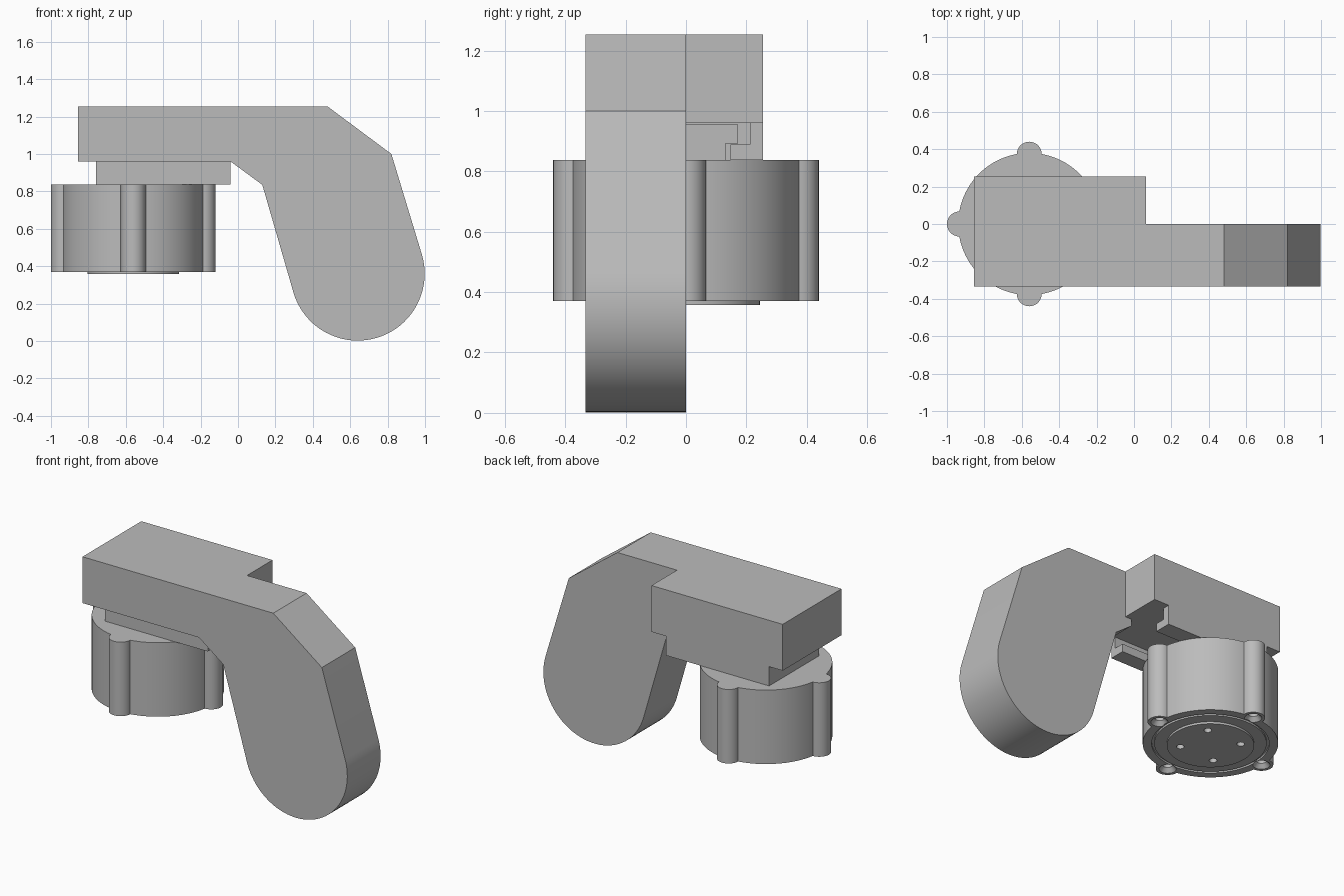
import bpy, bmesh
from math import cos, sin, pi, atan2
from mathutils import Vector

if "Cube" in bpy.data.objects:
    bpy.data.objects.remove(bpy.data.objects["Cube"])

GREY = (0.5, 0.5, 0.5, 1)
grey = bpy.data.materials.new("plain_grey")
grey.diffuse_color = GREY
grey.use_nodes = True
grey.node_tree.nodes["Principled BSDF"].inputs["Base Color"].default_value = GREY


def prism(name, points, offset):
    """Close an outline of 3D points and push it along an offset."""
    bm = bmesh.new()
    face = bm.faces.new([bm.verts.new(p) for p in points])
    new = bmesh.ops.extrude_face_region(bm, geom=[face])["geom"]
    bmesh.ops.translate(bm, vec=Vector(offset),
                        verts=[v for v in new if isinstance(v, bmesh.types.BMVert)])
    return finish(name, bm)


def box(name, x, y, z):
    base = [(x[0], y[0], z[0]), (x[1], y[0], z[0]), (x[1], y[1], z[0]), (x[0], y[1], z[0])]
    return prism(name, base, (0, 0, z[1] - z[0]))


def rod(name, x, y, z0, z1, r0, r1=None, sides=32):
    """Upright cylinder or cone from z0 to z1."""
    bm = bmesh.new()
    bmesh.ops.create_cone(bm, cap_ends=True, segments=sides, radius1=r0,
                          radius2=r0 if r1 is None else r1, depth=z1 - z0)
    bmesh.ops.translate(bm, vec=(x, y, (z0 + z1) / 2), verts=bm.verts)
    return finish(name, bm)


def finish(name, bm):
    bmesh.ops.recalc_face_normals(bm, faces=bm.faces)
    mesh = bpy.data.meshes.new(name)
    bm.to_mesh(mesh)
    bm.free()
    mesh.materials.append(grey)
    obj = bpy.data.objects.new(name, mesh)
    bpy.context.collection.objects.link(obj)
    return obj


def combine(target, others, operation):
    """Add or cut other solids, then discard them."""
    for other in others:
        mod = target.modifiers.new("shape", "BOOLEAN")
        mod.operation, mod.object, mod.solver = operation, other, "EXACT"
        bpy.context.view_layer.objects.active = target
        bpy.ops.object.modifier_apply(modifier=mod.name)
        bpy.data.objects.remove(other)


def smooth(obj):
    bpy.ops.object.select_all(action="DESELECT")
    obj.select_set(True)
    bpy.context.view_layer.objects.active = obj
    bpy.ops.object.shade_smooth_by_angle(angle=0.5)


# Bent handle arm with a rounded grip end
FRONT, BACK, UNDER = -0.333, 0.255, 0.96
grip_x, grip_z, grip_r = 0.64, 0.36, 0.358
tilt = atan2(0.287, 0.958)
outline = [(-0.855, UNDER), (-0.855, 1.253), (0.48, 1.253), (0.82, 1.0)]
for i in range(41):
    a = tilt - pi * i / 40
    outline.append((grip_x + grip_r * cos(a), grip_z + grip_r * sin(a)))
outline += [(0.13, 0.835), (-0.04, UNDER)]
arm = prism("handle_arm", [(x, FRONT, z) for x, z in outline], (0, -FRONT, 0))

# Wide rear block beside the arm
rear_block = box("rear_block", (-0.855, 0.063), (-0.15, BACK), (UNDER, 1.253))

# Mounting plate with a T slot open at one end
plate = box("mounting_plate", (-0.76, -0.04), (-0.245, BACK), (0.838, 1.0))
half = [(0.147, 0.8), (0.147, 0.888), (0.212, 0.888), (0.212, UNDER)]
slot_shape = half + [(-y, z) for y, z in reversed(half)]
slot = prism("slot_cutter", [(-0.68, y, z) for y, z in slot_shape], (0.7, 0, 0))
combine(arm, [rear_block, plate], "UNION")
combine(arm, [slot], "DIFFERENCE")
smooth(arm)

# Round housing with four screw posts
CX, BOTTOM, TOP = -0.56, 0.37, 0.838
housing = rod("round_housing", CX, 0, BOTTOM, TOP, 0.38, sides=96)
posts = [(CX + 0.373 * cos(i * pi / 2), 0.373 * sin(i * pi / 2)) for i in range(4)]
combine(housing, [rod("post", x, y, BOTTOM, TOP, 0.067) for x, y in posts], "UNION")

# Countersunk screw holes under the posts
for x, y in posts:
    combine(housing, [rod("hole", x, y, BOTTOM - 0.02, BOTTOM + 0.15, 0.027),
                      rod("sink", x, y, BOTTOM - 0.01, BOTTOM + 0.025, 0.057, 0.027)],
            "DIFFERENCE")

# Ring groove in the underside
groove = rod("groove", CX, 0, BOTTOM - 0.02, BOTTOM + 0.012, 0.33, sides=96)
combine(groove, [rod("core", CX, 0, BOTTOM - 0.1, TOP, 0.315, sides=96)], "DIFFERENCE")
combine(housing, [groove], "DIFFERENCE")

# Raised base disc with four small holes
disc = rod("base_disc", CX, 0, 0.357, BOTTOM + 0.03, 0.245, sides=96)
combine(housing, [disc], "UNION")
for i in range(4):
    a = pi / 4 + i * pi / 2
    combine(housing, [rod("pin_hole", CX + 0.17 * cos(a), 0.17 * sin(a),
                          0.3, 0.44, 0.022, sides=24)], "DIFFERENCE")
smooth(housing)

# T-shaped rail on the housing, held inside the slot
rail_head = box("rail_head", (-0.68, -0.4), (-0.173, 0.173), (0.892, 0.955))
rail_neck = box("rail_neck", (-0.68, -0.4), (-0.13, 0.13), (0.838, 0.9))
combine(rail_head, [rail_neck], "UNION")
rail_head.name = "slot_rail"
